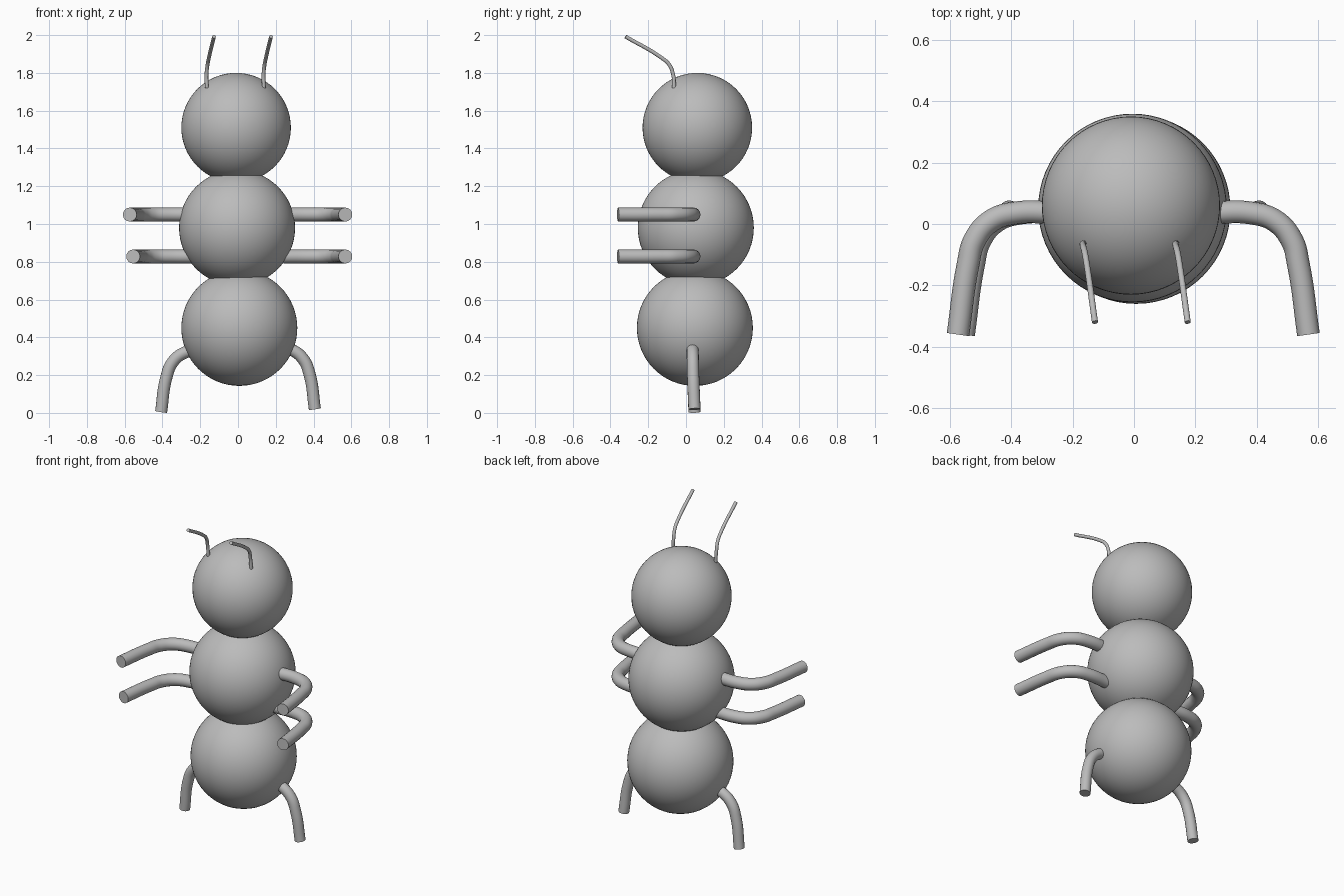
import bpy

cube = bpy.data.objects.get("Cube")
if cube:
    bpy.data.objects.remove(cube, do_unlink=True)

# Single plain grey for the whole figure
grey = bpy.data.materials.new("plain_grey")
grey.use_nodes = True
COLOR = (0.5, 0.5, 0.5, 1)
grey.diffuse_color = COLOR
grey.node_tree.nodes["Principled BSDF"].inputs["Base Color"].default_value = COLOR


def finish(obj, name):
    obj.name = name
    obj.data.materials.clear()
    obj.data.materials.append(grey)
    bpy.ops.object.shade_smooth_by_angle()


def ball(name, center, radius):
    bpy.ops.mesh.primitive_uv_sphere_add(segments=64, ring_count=32, radius=radius, location=center)
    finish(bpy.context.object, name)


def tube(name, path, radius, side=1, shift=(0, 0, 0)):
    """Capped round tube through the path, mirrored by side and then shifted."""
    curve = bpy.data.curves.new(name, 'CURVE')
    curve.dimensions = '3D'
    curve.bevel_depth = radius
    curve.bevel_resolution = 6
    curve.resolution_u = 8
    curve.use_fill_caps = True
    spline = curve.splines.new('BEZIER')
    spline.bezier_points.add(len(path) - 1)
    for point, (x, y, z) in zip(spline.bezier_points, path):
        point.co = (side * x + shift[0], y + shift[1], z + shift[2])
        point.handle_left_type = point.handle_right_type = 'AUTO'
    obj = bpy.data.objects.new(name, curve)
    bpy.context.collection.objects.link(obj)
    bpy.ops.object.select_all(action='DESELECT')
    obj.select_set(True)
    bpy.context.view_layer.objects.active = obj
    bpy.ops.object.convert(target='MESH')
    finish(bpy.context.object, name)


# Body: three stacked balls
ball("head", (-0.01, 0.06, 1.51), 0.29)
ball("thorax", (-0.005, 0.052, 0.98), 0.307)
ball("abdomen", (0.007, 0.047, 0.45), 0.307)

# Limb centre lines for the left side
ARM = [(0.24, 0.036, 0), (0.38, 0.036, 0), (0.46, 0.01, 0),
       (0.515, -0.055, 0), (0.535, -0.13, 0), (0.568, -0.36, 0)]
LEG = [(0.22, 0.035, 0.335), (0.28, 0.035, 0.325), (0.345, 0.036, 0.275),
       (0.38, 0.038, 0.19), (0.407, 0.045, 0.01)]
ANTENNA = [(0.137, -0.063, 1.72), (0.135, -0.068, 1.79), (0.141, -0.09, 1.845),
           (0.148, -0.13, 1.88), (0.175, -0.32, 1.992)]

# Arms and legs on both sides
for side, label in ((1, "left"), (-1, "right")):
    tube(f"{label}_upper_arm", ARM, 0.037, side, (0 if side > 0 else -0.005, 0, 1.05))
    tube(f"{label}_lower_arm", ARM, 0.037, side, (0 if side > 0 else 0.013, 0, 0.828))
    tube(f"{label}_leg", LEG, 0.032, side, (0, 0, 0.01 if side > 0 else -0.005))

# Antennae lean the same way, so the second is a shifted copy
tube("left_antenna", ANTENNA, 0.01)
tube("right_antenna", ANTENNA, 0.01, shift=(-0.302, 0, 0))
